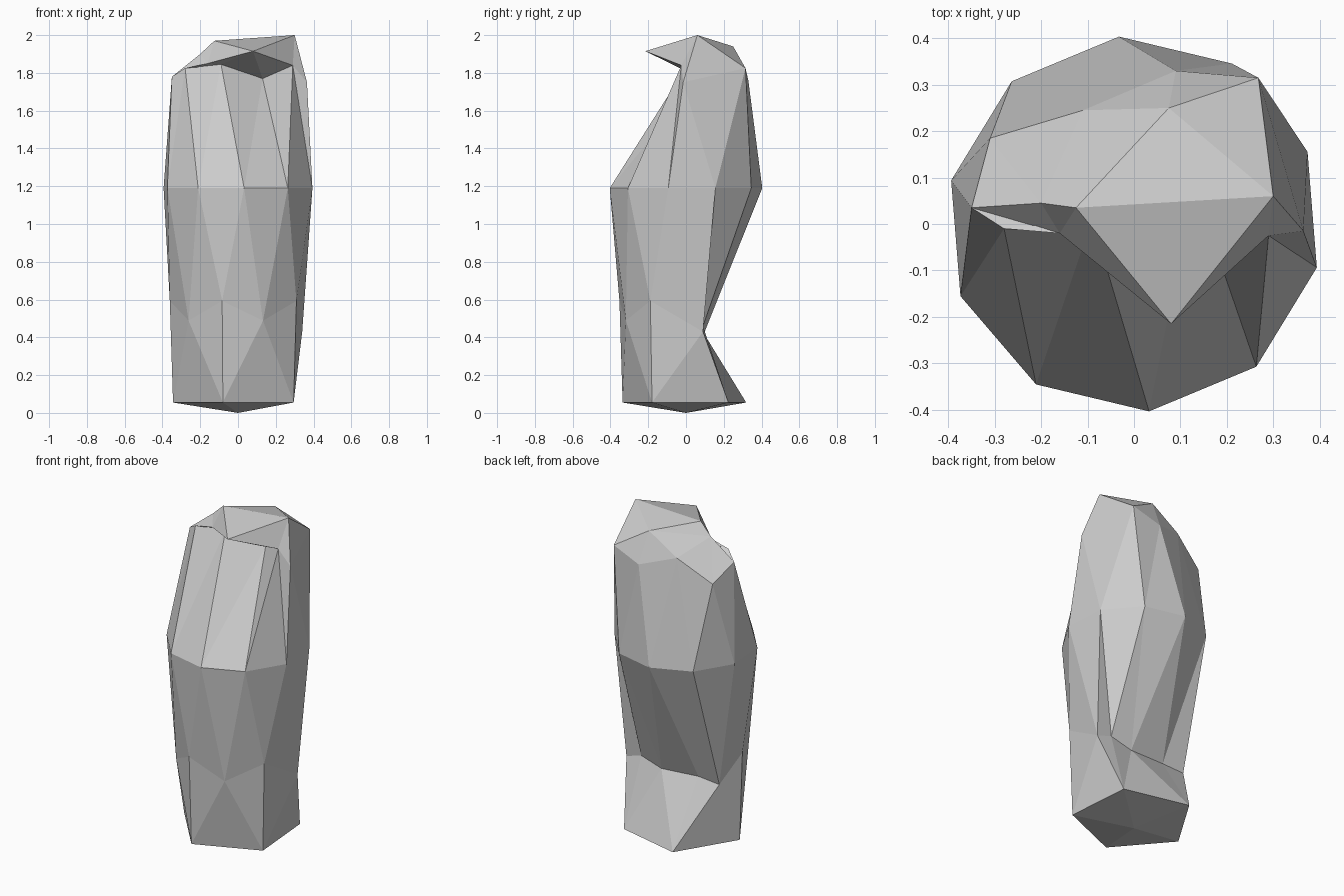
import bpy, bmesh, math

RADIUS, HALF, MID = 0.405, 1.335, 1.19
TURN = math.radians(4.6)

# Sculpted corners, keyed by (height level in hundredths, compass angle)
MOVES = {
    # leaning brow at the top
    (100, 0): (-0.125, 0.035, 1.97),
    (85, 288): (0.08, -0.215, 1.915),
    (85, 0): (0.30, 0.06, 2.0),
    (85, 72): (0.075, 0.25, 1.94),
    (85, 144): (-0.20, 0.045, 1.90),
    (85, 216): (-0.16, -0.02, 1.85),
    # shoulder, pushed back at the front
    (53, 252): (-0.09, 0.01, 1.845),
    (53, 324): (0.29, -0.025, 1.84),
    (53, 36): (0.268, 0.315, 1.825),
    (53, 108): (-0.11, 0.245, 1.82),
    (53, 180): (-0.35, 0.035, 1.78),
    (45, 288): (0.13, 0.08, 1.77),
    (45, 0): (0.365, -0.015, 1.75),
    (45, 72): (0.09, 0.33, 1.76),
    (45, 144): (-0.31, 0.185, 1.69),
    (45, 216): (-0.28, -0.01, 1.825),
    # notch low at the back
    (-45, 36): (0.24, 0.09, 0.46),
    (-45, 108): (-0.14, 0.08, 0.43),
    (-53, 0): (0.34, 0.09, 0.43),
    (-53, 72): (0.10, 0.095, 0.42),
    (-53, 144): (-0.285, 0.085, 0.42),
    # underside
    (-100, 0): (0, 0, 0),
}

# Standing stone: a stretched icosphere with sculpted corners
bm = bmesh.new()
bmesh.ops.create_icosphere(bm, subdivisions=2, radius=1)
for v in bm.verts:
    x, y, z = v.co.normalized()
    r = math.hypot(x, y)
    ang = math.atan2(y, x) if r > 0.01 else 0
    level = round(z * 100)
    key = (level, round(math.degrees(ang)) % 360)
    if key in MOVES:
        v.co = MOVES[key]
        continue
    r, h = r * RADIUS, MID + z * HALF
    if level == -85:            # wide flat foot
        r, h = 0.345, 0.055
    v.co = (r * math.cos(ang + TURN), r * math.sin(ang + TURN), h)

mesh = bpy.data.meshes.new("standing_stone")
bm.to_mesh(mesh)
bm.free()
stone = bpy.data.objects.new("standing_stone", mesh)
bpy.context.collection.objects.link(stone)
